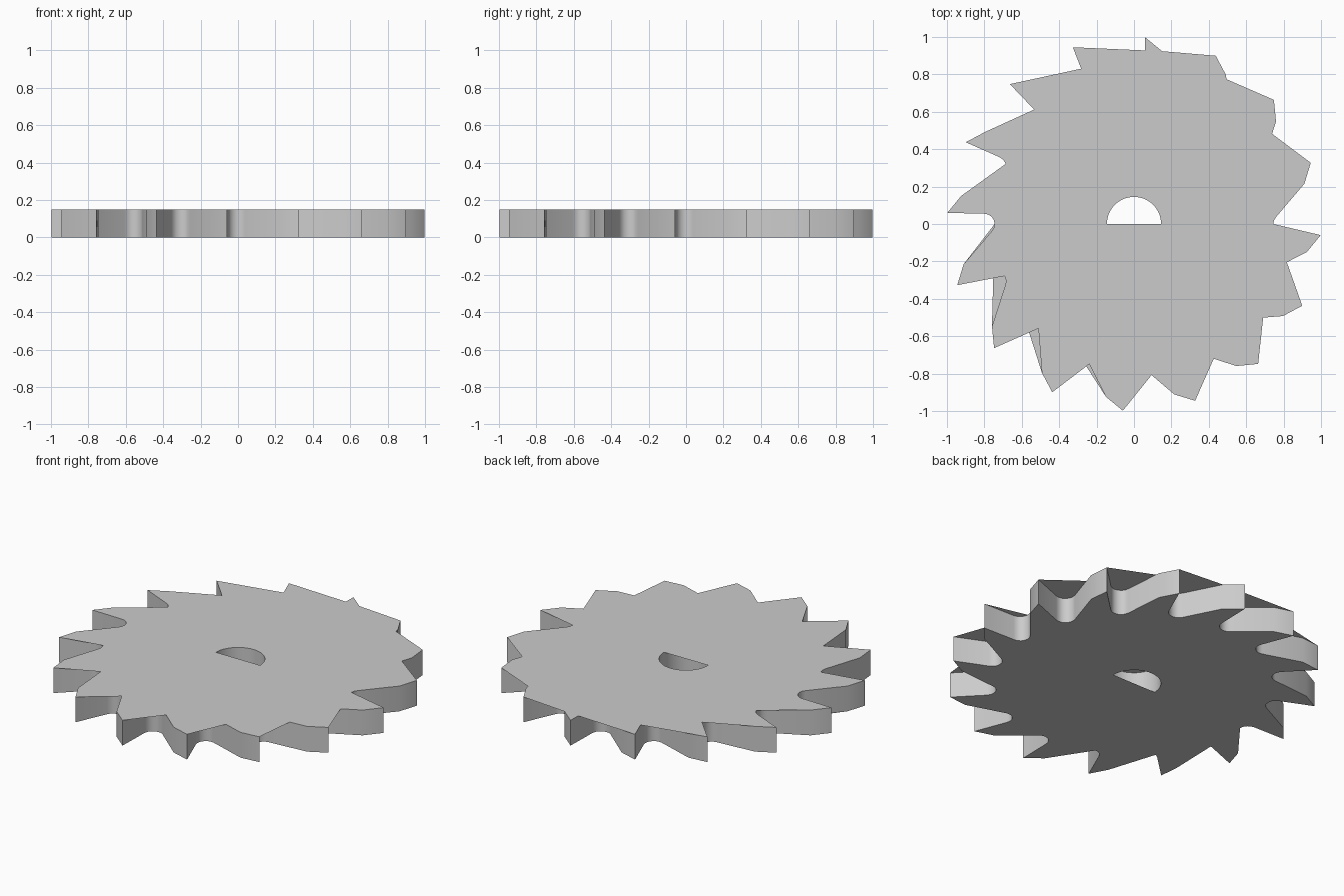
import bpy
from math import sin, cos, radians, pi, tau

if "Cube" in bpy.data.objects:
    bpy.data.objects.remove(bpy.data.objects["Cube"])

TEETH, HEIGHT, HOLE_R, HOLE_N = 16, 0.15, 0.145, 48

# Outline of one tooth: rounded gullet, straight back, sloping land, pointed tip
ARC = [270, 247, 225, 202, 180, 160, 139]
tooth = [(0.80 + 0.055 * cos(radians(a)), 0.055 * sin(radians(a))) for a in ARC]
tooth += [(0.911, 0.215), (0.945, 0.327)]
N = len(tooth)

outline = []
for k in range(TEETH):
    c, s = cos(tau * k / TEETH), sin(tau * k / TEETH)
    outline += [(x * c - y * s, x * s + y * c) for x, y in tooth]
M = len(outline)
hole = [(HOLE_R * cos(tau * i / HOLE_N), HOLE_R * sin(tau * i / HOLE_N)) for i in range(HOLE_N)]
ring = outline + hole
R = len(ring)

verts = [(x, y, 0) for x, y in ring] + [(x, y, HEIGHT) for x, y in ring]
faces = []


def add_cap(idx, top):
    """Add one cap polygon, facing outwards."""
    area = sum(ring[a][0] * ring[b][1] - ring[b][0] * ring[a][1]
               for a, b in zip(idx, idx[1:] + idx[:1]))
    if abs(area) < 1e-7:
        return
    if (area > 0) != top:
        idx = idx[::-1]
    faces.append([i + R if top else i for i in idx])


def add_fan(centre, path, top):
    for a, b in zip(path, path[1:]):
        if centre not in (a, b):
            add_cap([centre, a, b], top)


# Gullet vertices on the x axis, and the land corner the upper fan starts from
right = 4
left = (TEETH // 2) * N + 4
crown = 3 * N + 7
upper = list(range(right, left + 1))
lower = [i % M for i in range(left, M + right + 1)]
hole_arc = [M + i for i in range(HOLE_N // 2, -1, -1)]

# Top cap: both halves fanned over the gullets, half of the bore closed
add_fan(crown, upper, True)
add_cap([crown, left] + hole_arc + [right], True)
add_fan(right, lower, True)

# Bottom cap: clean upper half, fanned lower half
add_cap(upper + hole_arc, False)
add_fan(left, lower, False)

# Toothed rim wall and bore wall
for i in range(M):
    j = (i + 1) % M
    faces.append([i, j, j + R, i + R])
for i in range(HOLE_N):
    a, b = M + i, M + (i + 1) % HOLE_N
    faces.append([b, a, a + R, b + R])

mesh = bpy.data.meshes.new("toothed_wheel")
mesh.from_pydata(verts, [], faces)
mesh.update()
wheel = bpy.data.objects.new("toothed_wheel", mesh)
bpy.context.collection.objects.link(wheel)
bpy.context.view_layer.objects.active = wheel
wheel.select_set(True)
bpy.ops.object.shade_smooth_by_angle(angle=radians(30))
